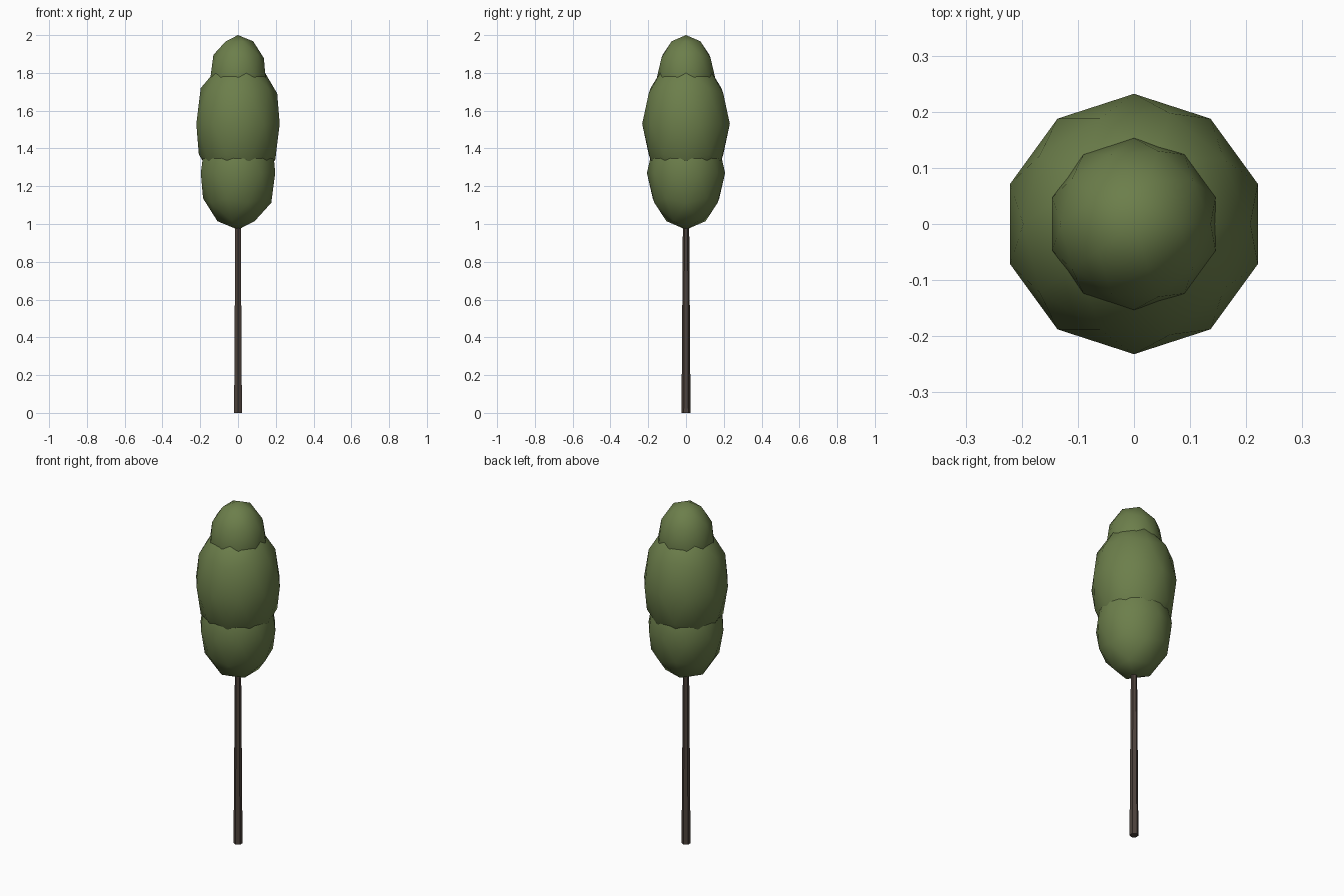
import bpy

if "Cube" in bpy.data.objects:
    bpy.data.objects.remove(bpy.data.objects["Cube"])

def material(name, color):
    m = bpy.data.materials.new(name)
    m.diffuse_color = color
    m.use_nodes = True
    m.node_tree.nodes["Principled BSDF"].inputs["Base Color"].default_value = m.diffuse_color
    return m

leaf = material("leaf_green", (0.15, 0.21, 0.07, 1))
bark = material("bark_brown", (0.075, 0.055, 0.045, 1))

# Slim tapered hexagonal trunk, ending inside the foliage
bpy.ops.mesh.primitive_cone_add(vertices=6, radius1=0.024, radius2=0.016,
                                depth=1.1, location=(0, 0, 0.55))
trunk = bpy.context.object
trunk.name = "trunk"
trunk.data.materials.append(bark)

# Stacked foliage clumps: name, radius, half height, centre height
for name, r, h, z in [("lower_foliage", 0.207, 0.30, 1.27),
                      ("middle_foliage", 0.232, 0.36, 1.53),
                      ("top_foliage", 0.153, 0.22, 1.78)]:
    bpy.ops.mesh.primitive_ico_sphere_add(subdivisions=2, radius=1, location=(0, 0, z))
    clump = bpy.context.object
    clump.name = name
    clump.scale = (r, r, h)
    bpy.ops.object.transform_apply(location=False, rotation=False, scale=True)
    bpy.ops.object.shade_smooth()
    clump.data.materials.append(leaf)
